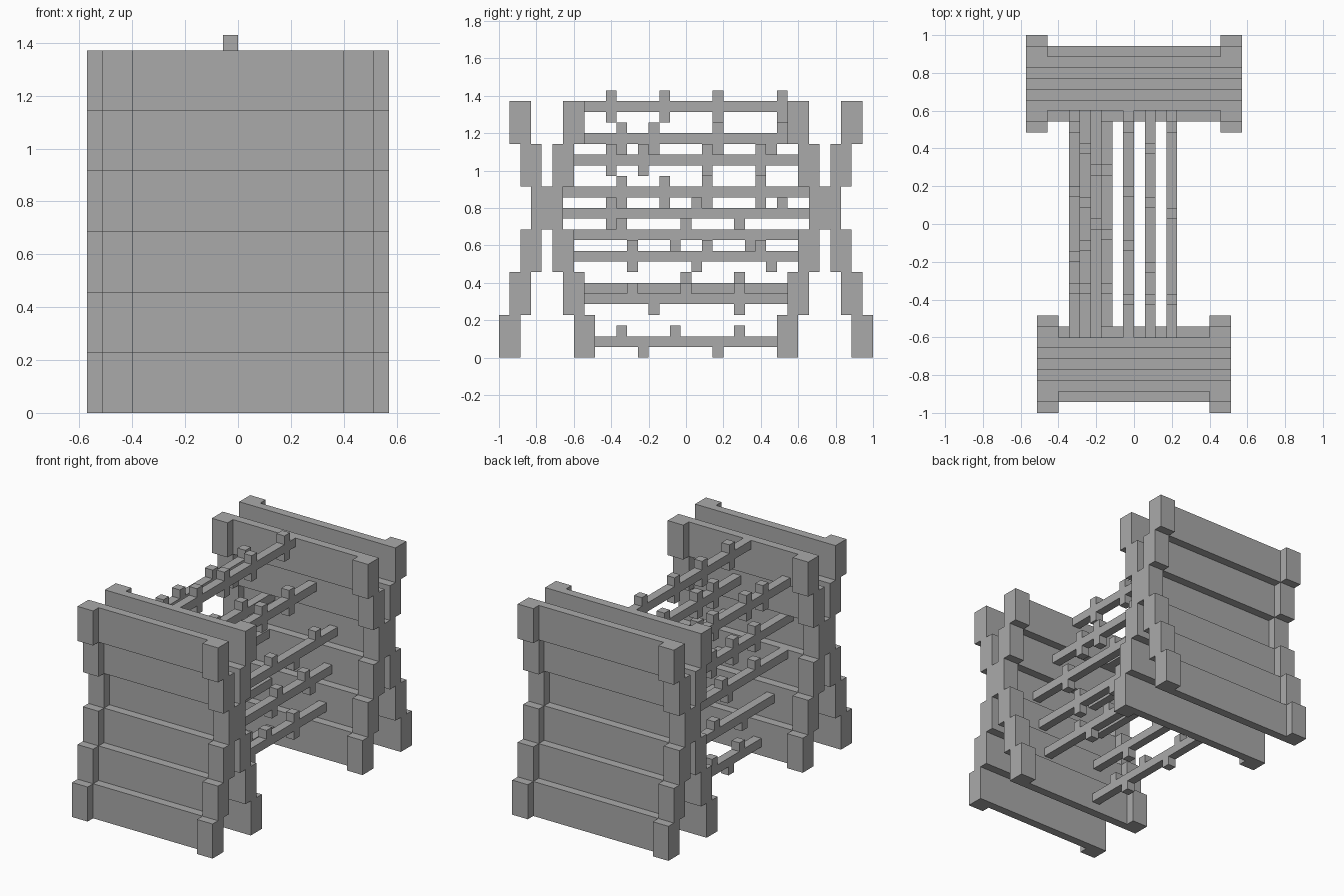
import bpy
import bmesh
from mathutils import Matrix, Vector

U = 2 / 35  # one block of the grid

cube = bpy.data.objects.get("Cube")
if cube:
    bpy.data.objects.remove(cube, do_unlink=True)

grey = bpy.data.materials.new("plain_grey")
grey.use_nodes = True
colour = (0.4, 0.4, 0.4, 1)
grey.diffuse_color = colour
grey.node_tree.nodes["Principled BSDF"].inputs["Base Color"].default_value = colour


def add_box(bm, x, y, z):
    """Add a box from (low, high) pairs in grid units."""
    spans = [sorted(s) for s in (x, y, z)]
    size = Vector([(b - a) * U for a, b in spans])
    middle = Vector([(a + b) / 2 * U for a, b in spans])
    bmesh.ops.create_cube(bm, size=1, matrix=Matrix.Translation(middle) @ Matrix.Diagonal(size).to_4x4())


def finish(bm, name):
    mesh = bpy.data.meshes.new(name)
    bm.to_mesh(mesh)
    bm.free()
    mesh.materials.append(grey)
    obj = bpy.data.objects.new(name, mesh)
    bpy.context.collection.objects.link(obj)


# Stepped double walls: two skins that meet at the waist and splay apart
CENTRE = 13
OFFSETS = [2.5, 1.5, 0.5, -0.5, 0.5, 1.5]


def build_wall(name, side, half_width):
    panels, posts = bmesh.new(), bmesh.new()
    inner = half_width - 2
    for level, off in enumerate(OFFSETS):
        z = (4 * level, 4 * level + 4)
        waist = off < 0
        for skin in ([1] if waist else [-1, 1]):
            def span(a, b):
                return (side * (CENTRE + skin * a), side * (CENTRE + skin * b))
            add_box(panels, (-inner, inner), span(off, off + 1), z)
            post = span(-1.5, 1.5) if waist else span(off, off + 2)
            for end in (-1, 1):
                add_box(posts, (end * inner, end * half_width), post, z)
    finish(panels, name + "_wall_panels")
    finish(posts, name + "_wall_posts")


build_wall("front", -1, 9)
build_wall("back", 1, 10)

# Rails between the walls: x, z, studs above, studs below
RAILS = [
    (-1, 23, (-7, -2, 3, 9), (-7, -2, 3, 9)),
    (-6, 20, (-6, -3, 3, 9), (-6, -3, 3, 8)),
    (1, 18, (-7, -4, 2, 7), (-7, -4, 2, 7)),
    (-5, 15, (-6, -2, 2, 7), (-6, -2, 2, 7)),
    (3, 13, (-7, 1, 9), (-7, 5)),
    (-5, 11, (-6, 0, 5), (-1, 6)),
    (3, 9, (-5, 2, 7), (-5, 1, 8)),
    (-4, 6, (0, 5), (-5,)),
    (3, 5, (-5, 0, 5), (-3, 5)),
    (-3, 1, (-6, -1, 5), (-4, 3)),
]
for number, (x, z, above, below) in enumerate(RAILS, 1):
    bm = bmesh.new()
    reach = CENTRE - OFFSETS[z // 4] - 1
    add_box(bm, (x, x + 1), (-reach, reach), (z, z + 1))
    for studs, base in ((above, z + 1), (below, z - 1)):
        for y in studs:
            add_box(bm, (x, x + 1), (y - 0.5, y + 0.5), (base, base + 1))
    finish(bm, f"studded_rail_{number}")
